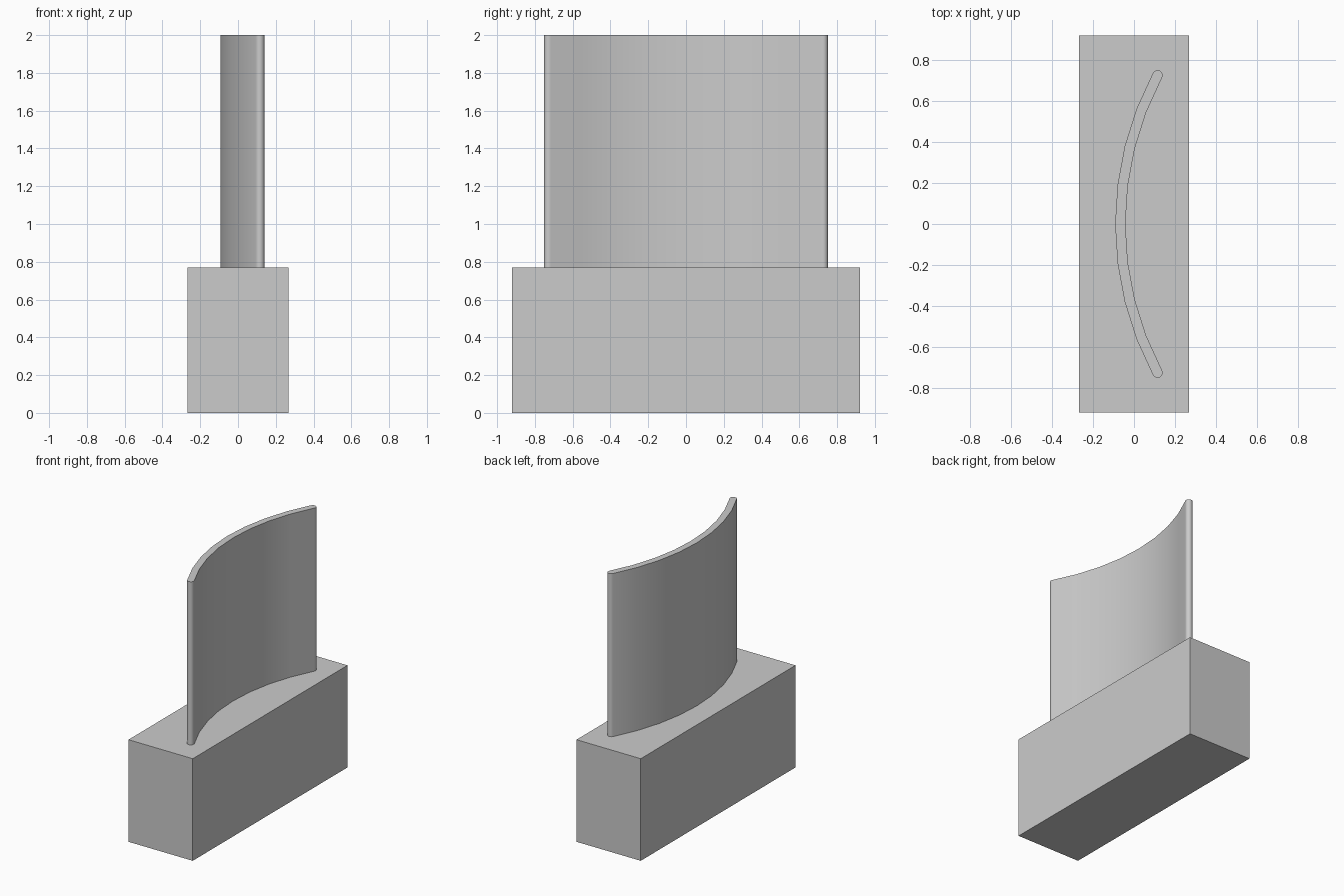
import bpy
import bmesh
from math import sin, cos, pi, radians
from mathutils import Vector

cube = bpy.data.objects.get("Cube")
if cube:
    bpy.data.objects.remove(cube, do_unlink=True)

GREY = (0.6, 0.6, 0.6, 1.0)
BASE_SIZE = (0.536, 1.844, 0.77)
TOP = 2.0
RADIUS = 1.543          # blade centre line
THICK = 0.05
APEX_X = -0.067
HALF_ANGLE = radians(28.1)
ARC_STEPS, CAP_STEPS = 8, 8

material = bpy.data.materials.new("light grey")
material.use_nodes = True
material.diffuse_color = GREY
material.node_tree.nodes["Principled BSDF"].inputs["Base Color"].default_value = GREY


def add_object(name, bm):
    bmesh.ops.recalc_face_normals(bm, faces=bm.faces)
    mesh = bpy.data.meshes.new(name)
    bm.to_mesh(mesh)
    bm.free()
    mesh.materials.append(material)
    obj = bpy.data.objects.new(name, mesh)
    bpy.context.collection.objects.link(obj)
    return obj


# Base block
bm = bmesh.new()
bmesh.ops.create_cube(bm, size=1)
bmesh.ops.scale(bm, vec=BASE_SIZE, verts=bm.verts)
bmesh.ops.translate(bm, vec=(0, 0, BASE_SIZE[2] / 2), verts=bm.verts)
add_object("base_block", bm)

# Curved blade: arc-shaped outline with rounded ends, extruded upwards
center = Vector((APEX_X + RADIUS, 0, BASE_SIZE[2]))


def polar(radius, angle):
    return Vector((-radius * cos(angle), radius * sin(angle), 0))


def arc(radius, direction):
    return [center + polar(radius, direction * HALF_ANGLE * (2 * i / ARC_STEPS - 1))
            for i in range(ARC_STEPS + 1)]


def cap(side):
    middle = center + polar(RADIUS, side * HALF_ANGLE)
    start = side * HALF_ANGLE + (0 if side > 0 else pi)
    return [middle + polar(THICK / 2, start + pi * i / CAP_STEPS)
            for i in range(1, CAP_STEPS)]


outline = (arc(RADIUS + THICK / 2, 1) + cap(1)
           + arc(RADIUS - THICK / 2, -1) + cap(-1))
bm = bmesh.new()
bottom = bm.faces.new([bm.verts.new(p) for p in outline])
result = bmesh.ops.extrude_face_region(bm, geom=[bottom], use_keep_orig=True)
raised = [v for v in result["geom"] if isinstance(v, bmesh.types.BMVert)]
bmesh.ops.translate(bm, vec=(0, 0, TOP - BASE_SIZE[2]), verts=raised)
blade = add_object("curved_blade", bm)

bpy.ops.object.select_all(action="DESELECT")
blade.select_set(True)
bpy.context.view_layer.objects.active = blade
bpy.ops.object.shade_smooth_by_angle(angle=radians(35))
